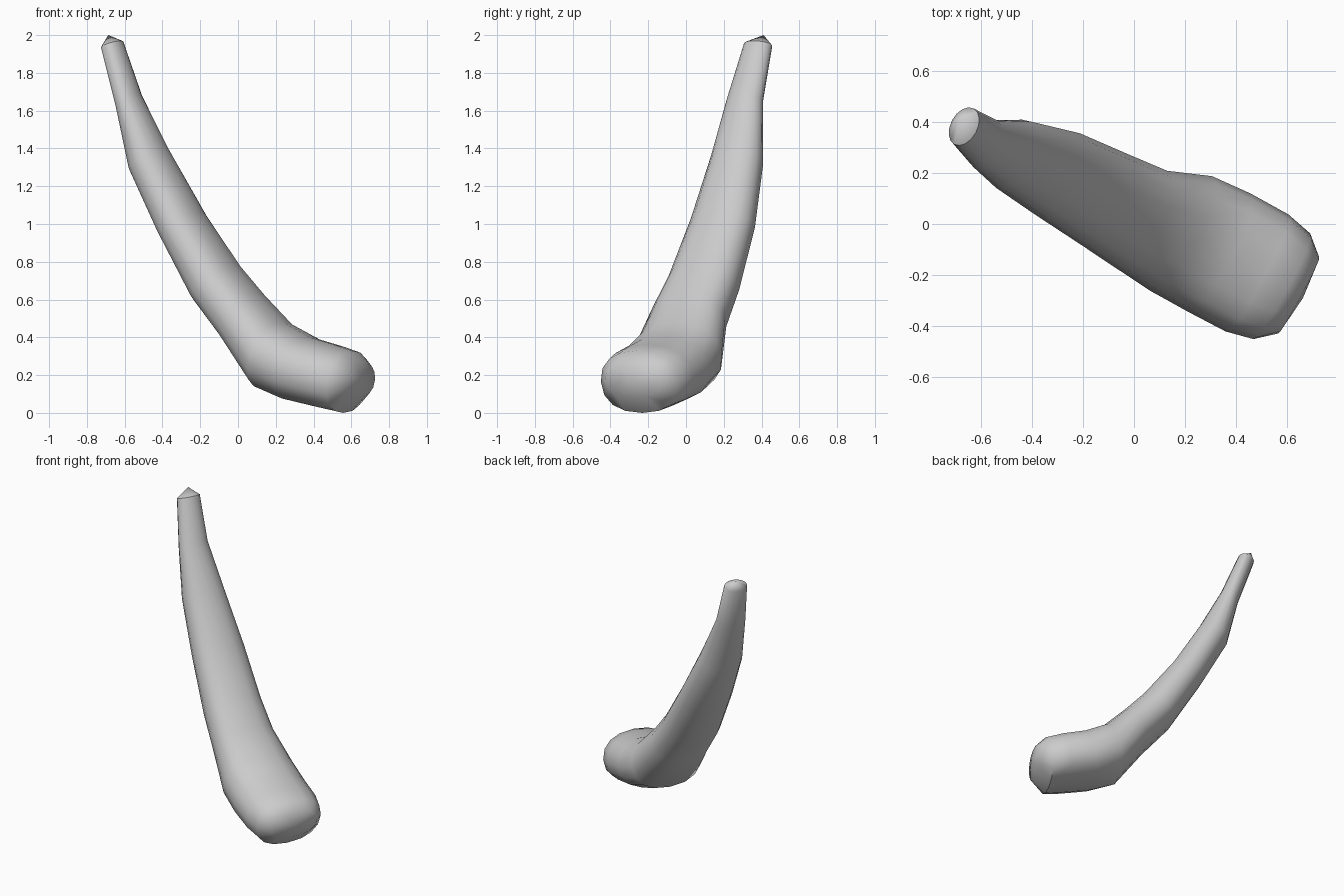
import bpy, bmesh, math
from mathutils import Vector

if "Cube" in bpy.data.objects:
    bpy.data.objects.remove(bpy.data.objects["Cube"])

# Horn axes: it bends in the vertical plane along D, its width runs along W
D = Vector((0.88, -0.475, 0))
W = Vector((0.475, 0.88, 0))
SIDES = 16

# Stations: back point (s, z), front point (s, z), width centre, half width, squareness
STATIONS = [
    (-0.82, 1.93, -0.715, 1.97, 0.02, 0.08, 2.0),
    (-0.715, 1.62, -0.60, 1.69, 0.00, 0.103, 2.0),
    (-0.635, 1.28, -0.45, 1.40, 0.015, 0.147, 2.1),
    (-0.46, 0.95, -0.25, 1.06, 0.03, 0.182, 2.2),
    (-0.25, 0.60, -0.04, 0.78, 0.03, 0.20, 2.3),
    (-0.07, 0.39, 0.10, 0.63, 0.03, 0.215, 2.3),
    (0.12, 0.13, 0.24, 0.48, 0.055, 0.255, 2.3),
    (0.29, 0.065, 0.40, 0.40, 0.06, 0.262, 2.3),
    (0.48, 0.025, 0.55, 0.36, 0.06, 0.26, 2.3),
    (0.60, 0.00, 0.65, 0.33, 0.06, 0.235, 2.3),
    (0.69, 0.08, 0.71, 0.27, 0.06, 0.17, 2.2),
]


def point(s, t, z):
    return D * s + W * t + Vector((0, 0, z))


def power(v, n):
    return math.copysign(abs(v) ** (2 / n), v)


bm = bmesh.new()
rings = []
for bs, bz, fs, fz, t0, half, n in STATIONS:
    mid = point((bs + fs) / 2, t0, (bz + fz) / 2)
    thick = point((fs - bs) / 2, 0, (fz - bz) / 2)
    ring = []
    for i in range(SIDES):
        a = 2 * math.pi * i / SIDES
        ring.append(bm.verts.new(mid + thick * power(math.cos(a), n)
                                 + W * half * power(math.sin(a), n)))
    rings.append(ring)

# Skin between the stations
for r0, r1 in zip(rings, rings[1:]):
    for i in range(SIDES):
        j = (i + 1) % SIDES
        bm.faces.new((r0[i], r0[j], r1[j], r1[i]))

# Pointed cap at the tip and shallow cap at the thick end
for ring, apex in ((rings[0], point(-0.80, 0.035, 2.0)),
                   (rings[-1], point(0.72, 0.06, 0.18))):
    top = bm.verts.new(apex)
    for i in range(SIDES):
        bm.faces.new((ring[i], ring[(i + 1) % SIDES], top))

bmesh.ops.recalc_face_normals(bm, faces=bm.faces)
mesh = bpy.data.meshes.new("curved_horn")
bm.to_mesh(mesh)
bm.free()
horn = bpy.data.objects.new("curved_horn", mesh)
bpy.context.collection.objects.link(horn)
bpy.context.view_layer.objects.active = horn
horn.select_set(True)
bpy.ops.object.shade_smooth_by_angle(angle=math.radians(45))
